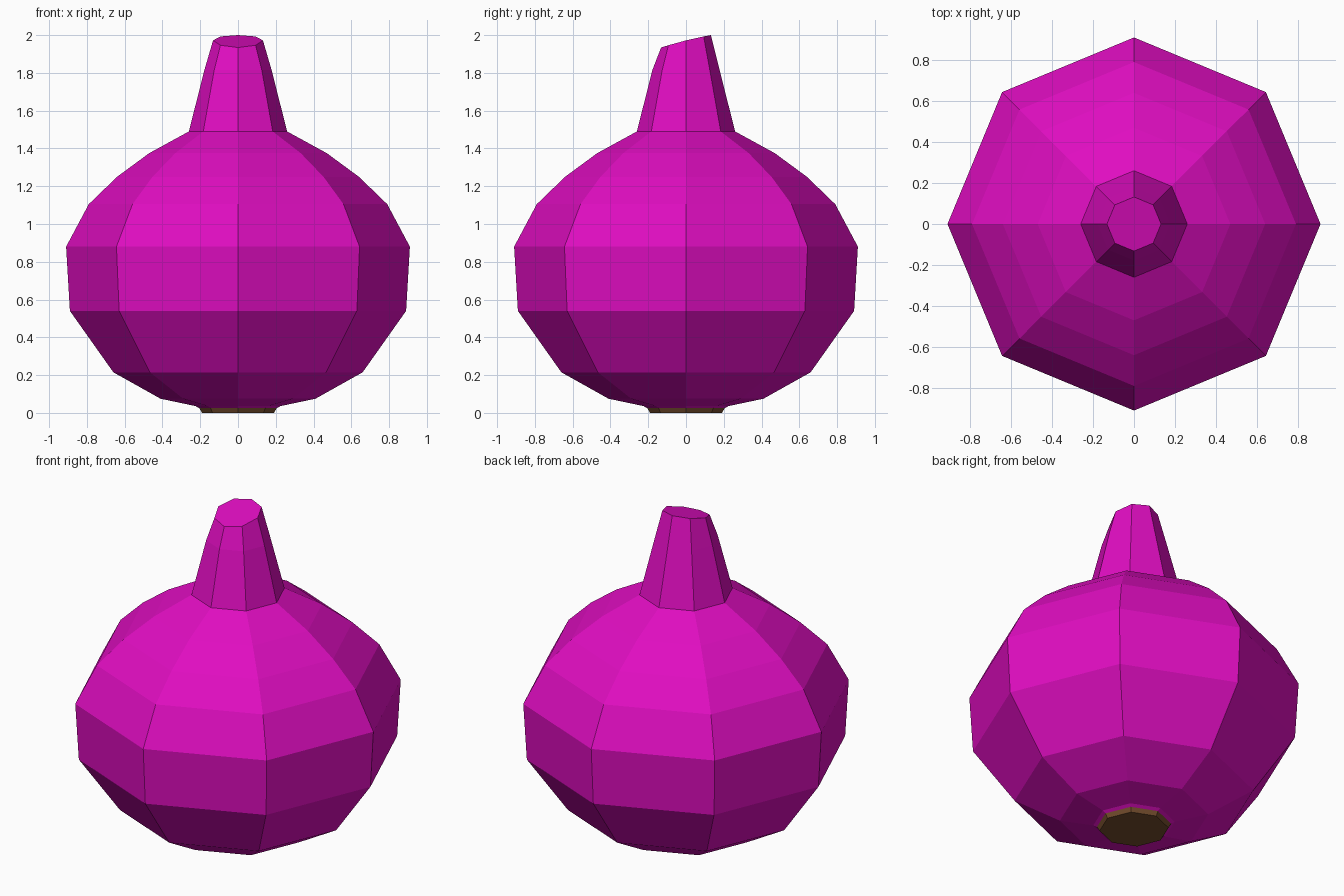
import bpy, bmesh, math

if "Cube" in bpy.data.objects:
    bpy.data.objects.remove(bpy.data.objects["Cube"])

SIDES = 8

def material(name, color):
    m = bpy.data.materials.new(name)
    m.diffuse_color = (*color, 1)
    m.use_nodes = True
    m.node_tree.nodes["Principled BSDF"].inputs["Base Color"].default_value = m.diffuse_color
    return m

def lathe(name, profile, mat, cap_bottom=True, cap_top=True, shape=None):
    """Spin (radius, z) pairs into a flat-faced eight-sided solid."""
    bm = bmesh.new()
    rings = []
    for i, (r, z) in enumerate(profile):
        ring = []
        for k in range(SIDES):
            a = 2 * math.pi * k / SIDES
            x, y = r * math.cos(a), r * math.sin(a)
            ring.append(bm.verts.new((x, y, shape(i, y, z) if shape else z)))
        rings.append(ring)
    for lo, hi in zip(rings, rings[1:]):
        for k in range(SIDES):
            n = (k + 1) % SIDES
            bm.faces.new((lo[k], lo[n], hi[n], hi[k]))
    if cap_bottom:
        bm.faces.new(rings[0][::-1])
    if cap_top:
        bm.faces.new(rings[-1])
    mesh = bpy.data.meshes.new(name)
    bm.to_mesh(mesh)
    bm.free()
    mesh.materials.append(mat)
    ob = bpy.data.objects.new(name, mesh)
    bpy.context.collection.objects.link(ob)
    return ob

magenta = material("onion magenta", (0.74, 0.004, 0.53))
brown = material("root brown", (0.18, 0.075, 0.026))

# Round bulb and tapering neck, with the tip cut on a slant
bulb = [(0.20, 0.022), (0.225, 0.036), (0.41, 0.075), (0.66, 0.215),
        (0.89, 0.54), (0.91, 0.88), (0.79, 1.105), (0.64, 1.25),
        (0.47, 1.375), (0.26, 1.49), (0.178, 1.815), (0.132, 1.972)]

def slant_tip(i, y, z):
    if i == len(bulb) - 1:
        return z + 0.25 * y - 0.28 * y * y
    return z

lathe("onion_bulb", bulb, magenta, shape=slant_tip)

# Root disc underneath
lathe("root_base", [(0.19, 0.0), (0.207, 0.028)], brown)
